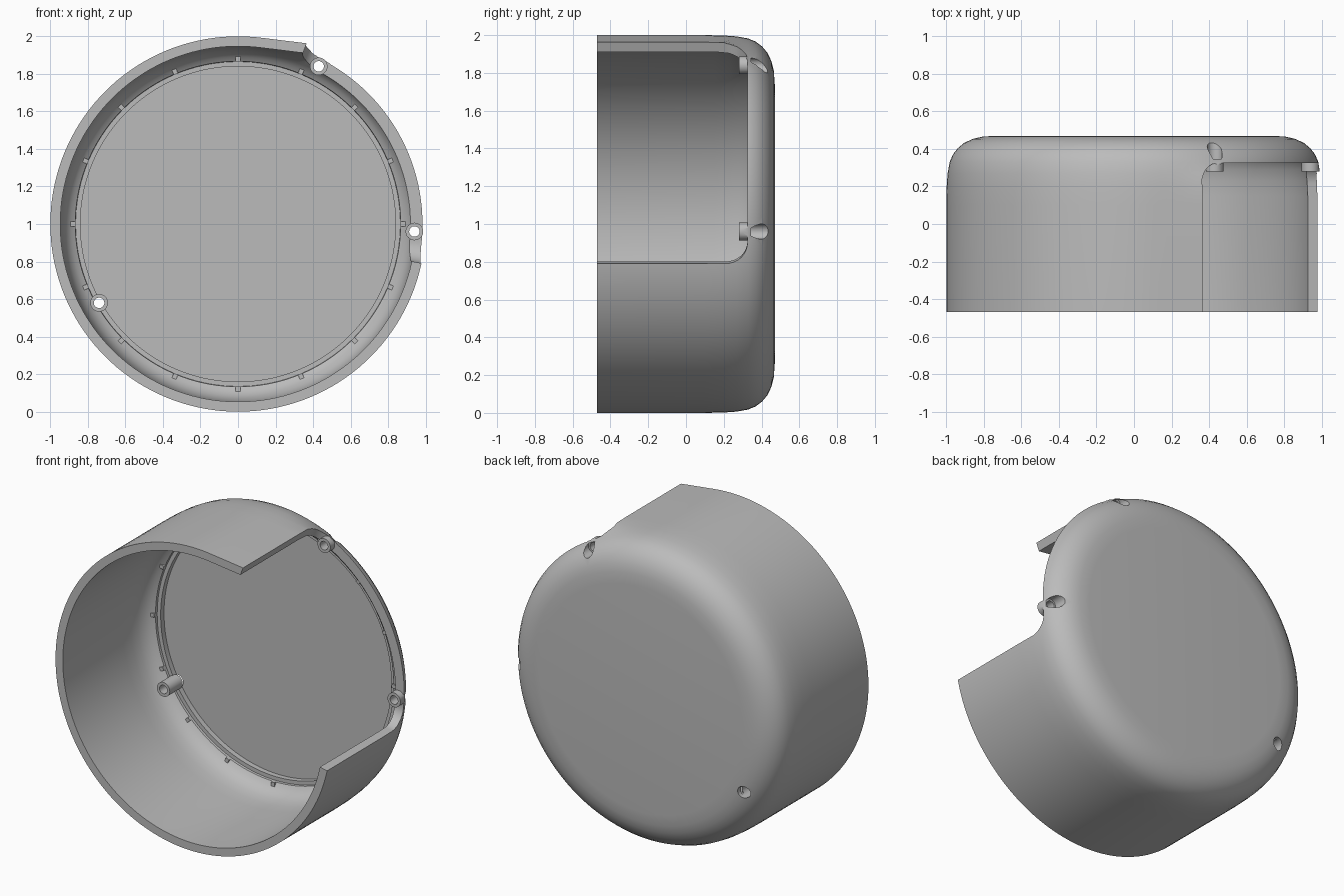
import bpy, bmesh
from math import sin, cos, tau, radians, degrees, atan2, sqrt
from mathutils import Matrix, Vector

old = bpy.data.objects.get("Cube")
if old:
    bpy.data.objects.remove(old, do_unlink=True)

grey = bpy.data.materials.new("plain grey")
grey.use_nodes = True
GREY = (0.5, 0.5, 0.5, 1)
grey.diffuse_color = GREY
grey.node_tree.nodes["Principled BSDF"].inputs["Base Color"].default_value = GREY


def make(name, bm):
    bmesh.ops.recalc_face_normals(bm, faces=bm.faces)
    mesh = bpy.data.meshes.new(name)
    bm.to_mesh(mesh)
    bm.free()
    mesh.materials.append(grey)
    ob = bpy.data.objects.new(name, mesh)
    bpy.context.collection.objects.link(ob)
    ob.location.z = 1
    return ob


def flare(co):
    """Wall runs straight along its tangent just before the upper notch edge."""
    ang = degrees(atan2(co.z, co.x))
    if not 60 < ang < 83 or Vector((co.x, co.z)).length < 0.9:
        return 1
    fade = min(1, max(0, (0.33 - co.y) / 0.12))
    return 1 + fade * (1 / cos(radians(83 - ang)) - 1)


def revolve(name, profile):
    bm = bmesh.new()
    vs = [bm.verts.new((r, y, 0)) for r, y in profile]
    es = [bm.edges.new(p) for p in zip(vs, vs[1:])]
    bmesh.ops.spin(bm, geom=vs + es, cent=(0, 0, 0), axis=(0, 1, 0),
                   angle=tau, steps=144)
    bmesh.ops.remove_doubles(bm, verts=bm.verts, dist=1e-5)
    for v in bm.verts:
        f = flare(v.co)
        v.co.x *= f
        v.co.z *= f
    return make(name, bm)


def rod(name, x, z, radius, y0, y1):
    bm = bmesh.new()
    place = Matrix.Translation((x, (y0 + y1) / 2, z)) @ Matrix.Rotation(tau / 4, 4, "X")
    bmesh.ops.create_cone(bm, cap_ends=True, segments=32, radius1=radius,
                          radius2=radius, depth=y1 - y0, matrix=place)
    return make(name, bm)


def combine(target, tool, operation, keep=False):
    mod = target.modifiers.new("combine", "BOOLEAN")
    mod.operation, mod.object, mod.solver = operation, tool, "EXACT"
    bpy.context.view_layer.objects.active = target
    bpy.ops.object.modifier_apply(modifier=mod.name)
    if not keep:
        bpy.data.objects.remove(tool, do_unlink=True)


# Round housing: open front, softly rounded back, recessed inner floor
outer = [(1, -0.47), (1, 0.1), (0.998, 0.2), (0.993, 0.27), (0.982, 0.33),
         (0.965, 0.37), (0.94, 0.403), (0.905, 0.432), (0.86, 0.453),
         (0.81, 0.465), (0.74, 0.47), (0, 0.47)]
inner = [(0, 0.43), (0.84, 0.43), (0.84, 0.395), (0.865, 0.395), (0.867, 0.38),
         (0.89, 0.365), (0.915, 0.335), (0.933, 0.29), (0.943, 0.23),
         (0.947, 0.15), (0.947, -0.47), (1, -0.47)]
housing = revolve("housing", outer + inner)
envelope = revolve("envelope", [(0, -0.47)] + outer)

# Side notch with rounded back corners
START, END, DEPTH, CORNER = -12.1, 69.2, 0.325, 0.11
bm = bmesh.new()
rings = []
N = 120
for i in range(N + 1):
    t = (1 - cos(i / N * tau / 2)) / 2
    ang = radians(START + (END - START) * t)
    edge = radians(min(t, 1 - t) * (END - START))
    gap = max(0, CORNER - edge)
    top = DEPTH - CORNER + sqrt(max(0, CORNER ** 2 - gap ** 2))
    rings.append([bm.verts.new((r * cos(ang), y, r * sin(ang)))
                  for r, y in ((0.8, -0.6), (0.8, top), (1.2, top), (1.2, -0.6))])
for a, b in zip(rings, rings[1:]):
    for k in range(4):
        j = (k + 1) % 4
        bm.faces.new((a[k], a[j], b[j], b[k]))
bm.faces.new(rings[0])
bm.faces.new(rings[-1])
combine(housing, make("notch_cutter", bm), "DIFFERENCE")

# Screw bosses with through holes and counterbores at the back
SCREWS = ((0.43, 0.84), (0.94, -0.04), (-0.74, -0.42))
for x, z in SCREWS:
    boss = rod("boss", x, z, 0.047, 0.28, 0.415)
    combine(boss, envelope, "INTERSECT", keep=True)
    combine(housing, boss, "UNION")
for x, z in SCREWS:
    combine(housing, rod("hole", x, z, 0.028, 0.2, 0.6), "DIFFERENCE")
    combine(housing, rod("counterbore", x, z, 0.04, 0.345, 0.6), "DIFFERENCE")
bpy.data.objects.remove(envelope, do_unlink=True)

# Small retaining ribs around the inner ledge
bm = bmesh.new()
for i in range(16):
    turn = Matrix.Rotation(i * tau / 16, 4, "Y")
    size = Matrix.Diagonal((0.03, 0.03, 0.024, 1))
    bmesh.ops.create_cube(bm, size=1,
                          matrix=turn @ Matrix.Translation((0.88, 0.378, 0)) @ size)
ribs = make("retaining_ribs", bm)

for ob in (housing, ribs):
    bpy.ops.object.select_all(action="DESELECT")
    ob.select_set(True)
    bpy.context.view_layer.objects.active = ob
    bpy.ops.object.shade_smooth_by_angle(angle=radians(30))
